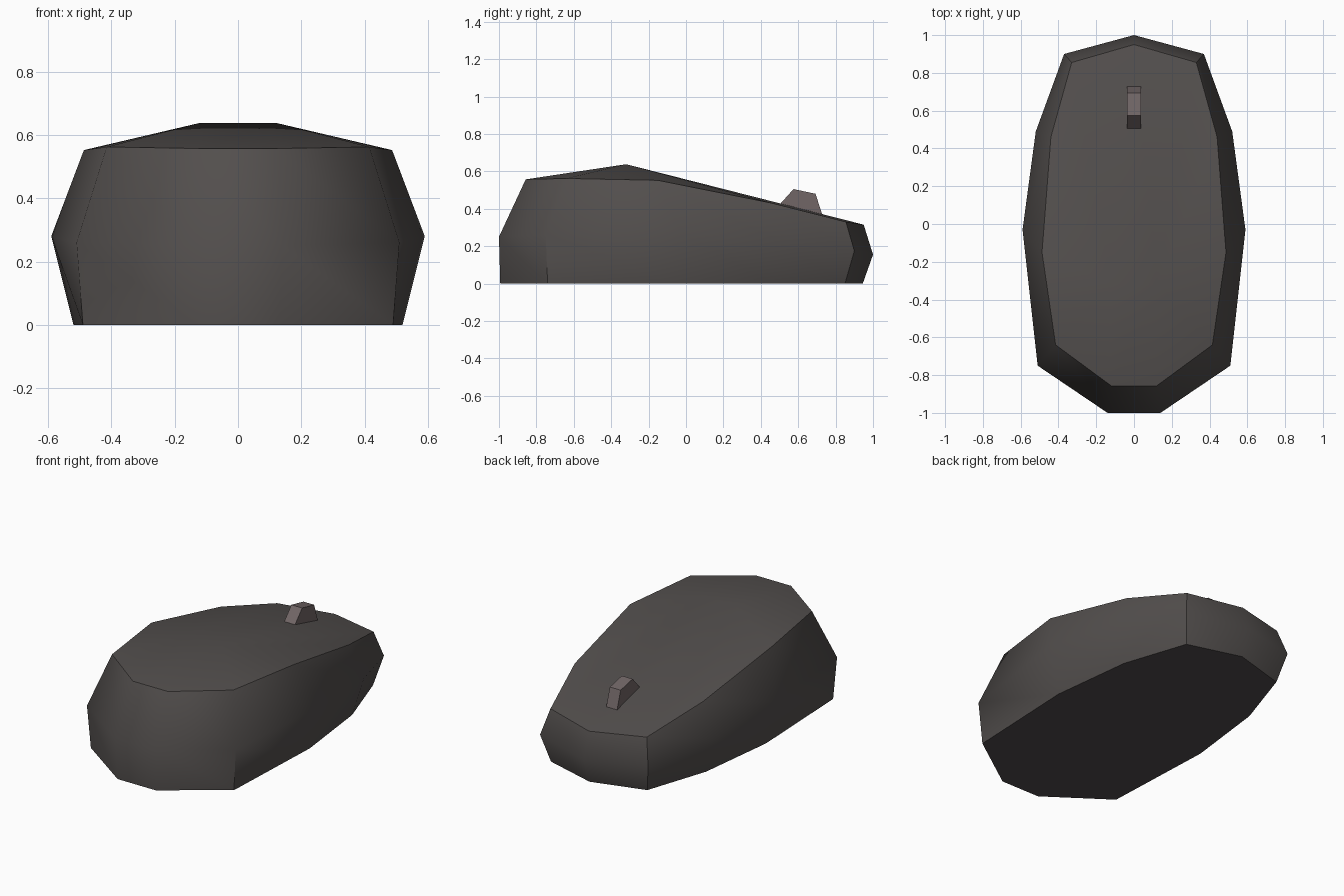
import bpy, bmesh, math

if "Cube" in bpy.data.objects:
    bpy.data.objects.remove(bpy.data.objects["Cube"])


def material(name, rgb):
    m = bpy.data.materials.new(name)
    m.diffuse_color = (*rgb, 1)
    m.use_nodes = True
    m.node_tree.nodes["Principled BSDF"].inputs["Base Color"].default_value = m.diffuse_color
    return m


body_grey = material("dark warm grey", (0.085, 0.077, 0.074))
base_grey = material("base grey", (0.083, 0.072, 0.075))
wheel_grey = material("wheel grey", (0.165, 0.132, 0.132))


def finish(bm, name, mats):
    bmesh.ops.recalc_face_normals(bm, faces=bm.faces)
    me = bpy.data.meshes.new(name)
    bm.to_mesh(me)
    bm.free()
    ob = bpy.data.objects.new(name, me)
    bpy.context.collection.objects.link(ob)
    for m in mats:
        me.materials.append(m)
    return ob


# Right half of each ring, nose to tail
bottom = [(0, .945, 0), (.33, .85, 0), (.46, .46, 0), (.52, -.04, 0), (.49, -.74, 0), (.13, -.993, 0)]
middle = [(0, 1, .155), (.37, .9, .175), (.52, .49, .23), (.59, -.03, .28), (.51, -.75, .26), (.14, -1, .25)]
top = [(0, .95, .315), (.33, .855, .33), (.44, .46, .43), (.487, -.15, .552), (.415, -.64, .562), (.12, -.857, .557)]

# Body shell: three mirrored rings, capped by a short hump ridge
bm = bmesh.new()
rings = []
for half in (bottom, middle, top):
    full = half + [(-x, y, z) for x, y, z in reversed(half[1:])]
    rings.append([bm.verts.new(p) for p in full])
n = len(rings[0])
for a, b in zip(rings, rings[1:]):
    for i in range(n):
        j = (i + 1) % n
        bm.faces.new((a[i], a[j], b[j], b[i]))
base = bm.faces.new(rings[0])
base.material_index = 1
ridge_r = bm.verts.new((.12, -.32, .638))
ridge_l = bm.verts.new((-.12, -.32, .638))
t = rings[2]
for i in range(5):
    bm.faces.new((ridge_r, t[i], t[i + 1]))
    bm.faces.new((ridge_l, t[-i % n], t[-i - 1]))
bm.faces.new((ridge_l, ridge_r, t[0]))
bm.faces.new((ridge_r, ridge_l, t[6], t[5]))
body = finish(bm, "mouse_body", [body_grey, base_grey])
bpy.context.view_layer.objects.active = body
body.select_set(True)
bpy.ops.object.shade_smooth_by_angle(angle=math.radians(45))

# Scroll wheel: six-sided disc partly sunk in the shell
bm = bmesh.new()
sides = []
for x in (-.037, .037):
    sides.append([bm.verts.new((x, .612 + .12 * math.cos(math.radians(48 + 60 * k)),
                                .391 + .12 * math.sin(math.radians(48 + 60 * k)))) for k in range(6)])
    bm.faces.new(sides[-1])
for k in range(6):
    j = (k + 1) % 6
    bm.faces.new((sides[0][k], sides[0][j], sides[1][j], sides[1][k]))
finish(bm, "scroll_wheel", [wheel_grey])
